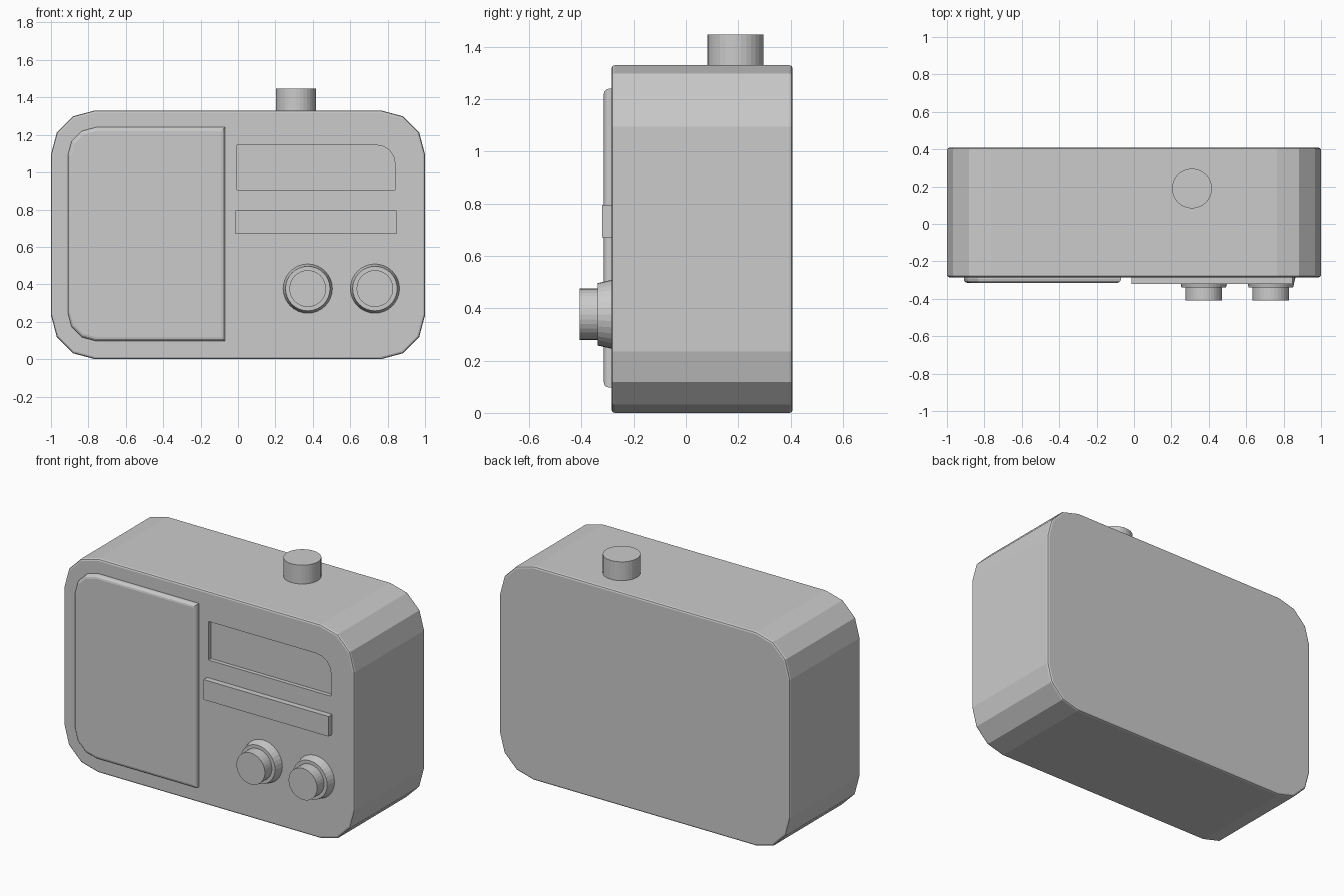
import bpy, bmesh, math
from mathutils import Matrix, Vector

if "Cube" in bpy.data.objects:
    bpy.data.objects.remove(bpy.data.objects["Cube"])


def finish(bm, name):
    bmesh.ops.recalc_face_normals(bm, faces=bm.faces)
    mesh = bpy.data.meshes.new(name)
    bm.to_mesh(mesh)
    bm.free()
    obj = bpy.data.objects.new(name, mesh)
    bpy.context.collection.objects.link(obj)
    return obj


def outline(x0, x1, z0, z1, radii, segs=3):
    """Rectangle in x/z; radii for bottom left, bottom right, top right, top left."""
    pts = []
    corners = [(x0, z0, 1, 1), (x1, z0, -1, 1), (x1, z1, -1, -1), (x0, z1, 1, -1)]
    for i, ((x, z, sx, sz), r) in enumerate(zip(corners, radii)):
        if r == 0:
            pts.append((x, z))
            continue
        for k in range(segs + 1):
            a = math.pi + (i + k / segs) * math.pi / 2
            pts.append((x + sx * r + r * math.cos(a), z + sz * r + r * math.sin(a)))
    return pts


def slab(name, pts, y_front, y_back, bevel=0, segs=2, both=False):
    """Extrude an x/z outline along y, rounding the front (and back) rim."""
    bm = bmesh.new()
    face = bm.faces.new([bm.verts.new((x, y_front, z)) for x, z in pts])
    ext = bmesh.ops.extrude_face_region(bm, geom=[face], use_keep_orig=True)
    moved = [g for g in ext["geom"] if isinstance(g, bmesh.types.BMVert)]
    bmesh.ops.translate(bm, verts=moved, vec=(0, y_back - y_front, 0))
    bmesh.ops.recalc_face_normals(bm, faces=bm.faces)
    if bevel:
        rims = [y_front, y_back] if both else [y_front]
        edges = [e for e in bm.edges
                 if any(all(abs(v.co.y - y) < 1e-5 for v in e.verts) for y in rims)]
        bmesh.ops.bevel(bm, geom=edges, offset=bevel, segments=segs,
                        profile=0.5, affect='EDGES')
    return finish(bm, name)


def cylinder(name, base, direction, length, r0, r1, sides=32):
    """Cylinder or cone frustum from a base point along a direction."""
    bm = bmesh.new()
    d = Vector(direction)
    rot = Vector((0, 0, 1)).rotation_difference(d).to_matrix().to_4x4()
    mat = Matrix.Translation(Vector(base) + d * length / 2) @ rot
    bmesh.ops.create_cone(bm, cap_ends=True, segments=sides, radius1=r0,
                          radius2=r1, depth=length, matrix=mat)
    return finish(bm, name)


FRONT = -0.285

# Case with chunky rounded corners
case = slab("case", outline(-1, 1, 0, 1.33, [0.235] * 4), FRONT, 0.408,
            bevel=0.012, both=True)

# Recessed dial window, cut into the case
cutter = slab("window_cutter", outline(-0.005, 0.84, 0.905, 1.145, [0, 0, 0.1, 0], 4),
              FRONT - 0.05, FRONT + 0.025)
cutter.hide_render = True
cutter.display_type = 'WIRE'
cut = case.modifiers.new("window", 'BOOLEAN')
cut.operation = 'DIFFERENCE'
cut.solver = 'EXACT'
cut.object = cutter

# Speaker panel
slab("speaker_panel", outline(-0.91, -0.07, 0.097, 1.24, [0.15, 0, 0, 0.15]),
     FRONT - 0.03, FRONT + 0.005, bevel=0.02, segs=3)

# Tuning strip
slab("tuning_strip", outline(-0.013, 0.848, 0.67, 0.795, [0] * 4),
     FRONT - 0.036, FRONT + 0.005)

# Two knobs, each a tapered collar and a cap
for side, x in (("left", 0.373), ("right", 0.732)):
    cylinder(side + "_knob_collar", (x, FRONT + 0.002, 0.377), (0, -1, 0), 0.056, 0.132, 0.119)
    cylinder(side + "_knob_cap", (x, FRONT - 0.05, 0.377), (0, -1, 0), 0.073, 0.098, 0.098)

# Push button on top
cylinder("top_button", (0.31, 0.19, 1.325), (0, 0, 1), 0.122, 0.107, 0.107)
